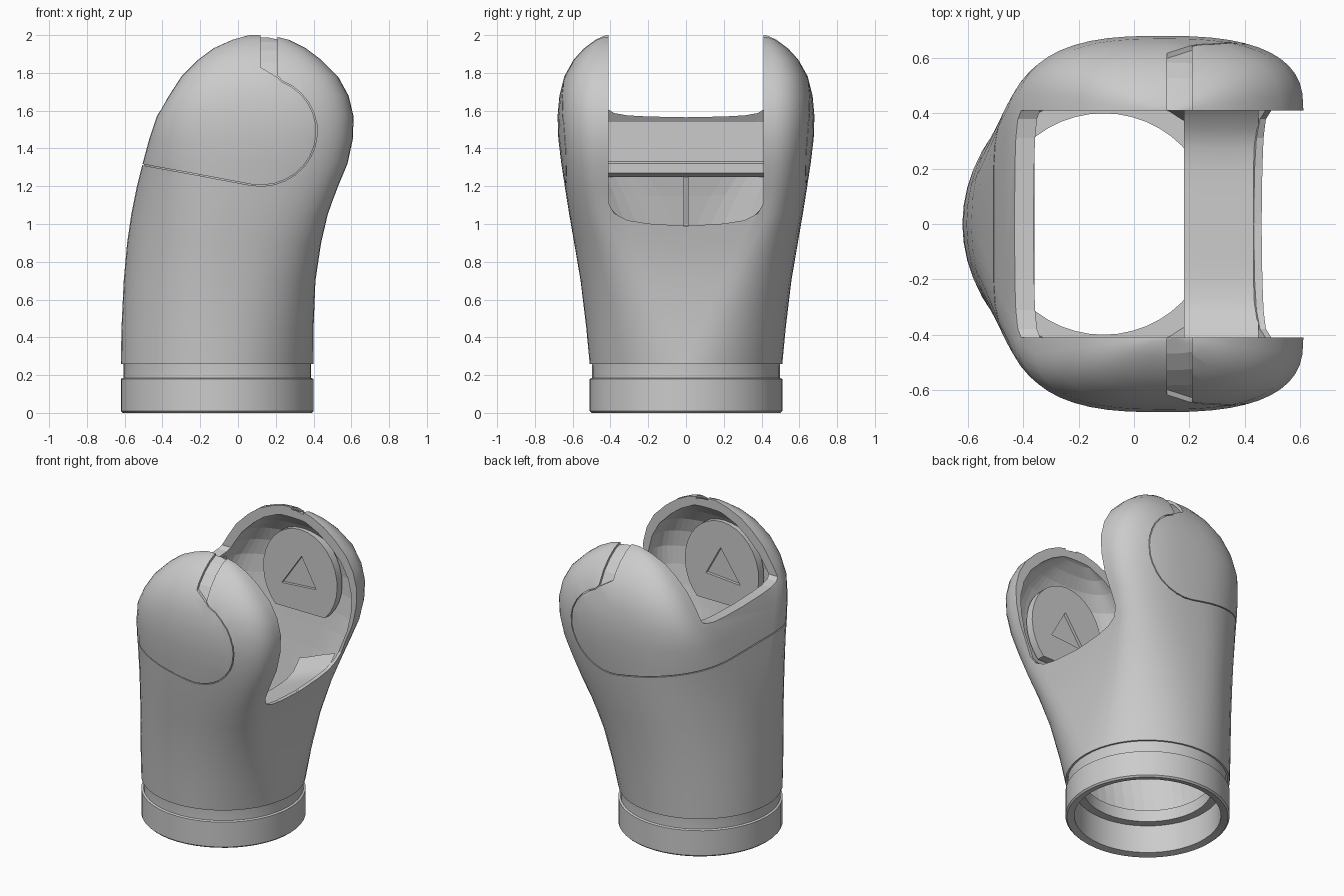
import bpy, bmesh, math
from mathutils import Vector

cube = bpy.data.objects.get("Cube")
if cube:
    bpy.data.objects.remove(cube)

grey = bpy.data.materials.new("light grey")
grey.use_nodes = True
COLOR = (0.6, 0.6, 0.6, 1)
grey.diffuse_color = COLOR
grey.node_tree.nodes["Principled BSDF"].inputs["Base Color"].default_value = COLOR

SLOT = 0.41      # half width of the slot between the ears
AXIS = -0.11     # x of the base tube axis


def finish(name, bm, helper=False):
    bmesh.ops.recalc_face_normals(bm, faces=bm.faces)
    mesh = bpy.data.meshes.new(name)
    bm.to_mesh(mesh)
    bm.free()
    mesh.materials.append(grey)
    obj = bpy.data.objects.new(name, mesh)
    bpy.context.collection.objects.link(obj)
    if helper:
        obj.hide_render = True
        obj.hide_set(True)
    return obj


def smooth(obj, degrees=35):
    bpy.ops.object.select_all(action='DESELECT')
    obj.select_set(True)
    bpy.context.view_layer.objects.active = obj
    bpy.ops.object.shade_smooth_by_angle(angle=math.radians(degrees))


def cut(obj, cutter):
    mod = obj.modifiers.new("cut " + cutter.name, 'BOOLEAN')
    mod.operation = 'DIFFERENCE'
    mod.solver = 'EXACT'
    mod.object = cutter


def prism(name, points, axis, low, high, helper=False):
    """Extrude an outline along x (points are y, z) or y (points are x, z)."""
    bm = bmesh.new()
    place = (lambda a, b, t: (t, a, b)) if axis == 'x' else (lambda a, b, t: (a, t, b))
    ends = [[bm.verts.new(place(a, b, t)) for a, b in points] for t in (low, high)]
    bm.faces.new(ends[0])
    bm.faces.new(ends[1])
    for i in range(len(points)):
        j = (i + 1) % len(points)
        bm.faces.new((ends[0][i], ends[0][j], ends[1][j], ends[1][i]))
    return finish(name, bm, helper)


# Housing sections: z, x min, x max, half width, flat half width right, left
SECTIONS = [
    (0.26, -0.62, 0.40, 0.51, 0, 0),
    (0.45, -0.617, 0.40, 0.528, 0.08, 0),
    (0.7, -0.605, 0.41, 0.558, 0.2, 0),
    (0.9, -0.587, 0.44, 0.592, 0.3, 0.02),
    (1.05, -0.565, 0.475, 0.618, 0.38, 0.06),
    (1.2, -0.535, 0.53, 0.642, 0.41, 0.13),
    (1.32, -0.505, 0.58, 0.66, 0.41, 0.21),
    (1.45, -0.47, 0.608, 0.676, 0.41, 0.29),
    (1.57, -0.43, 0.612, 0.68, 0.41, 0.36),
    (1.68, -0.365, 0.585, 0.67, 0.41, 0.41),
    (1.78, -0.3, 0.53, 0.645, 0.41, 0.41),
    (1.87, -0.21, 0.44, 0.595, 0.41, 0.41),
    (1.93, -0.13, 0.36, 0.54, 0.41, 0.41),
    (1.975, -0.03, 0.27, 0.48, 0.41, 0.41),
    (2.0, 0.06, 0.17, 0.425, 0.41, 0.41),
]


def housing_solid(name, inset=0.0, helper=False):
    """Closed loft through the sections, shrunk inwards by inset."""
    bm = bmesh.new()
    rings = []
    steps = 12
    for z, x0, x1, width, flat_r, flat_l in SECTIONS:
        x0, x1 = x0 + inset * 0.8, x1 - inset * 0.8
        half, mid = (x1 - x0) / 2, (x0 + x1) / 2
        width = max(width - inset, SLOT * 0.9)
        z = z - inset if z > 0.3 else z - inset * 0.5
        side = []
        for i in range(2 * steps + 1):
            t = math.pi * i / (2 * steps)
            c, s = math.cos(t), math.sin(t)
            flat = min(flat_r if c > 0 else flat_l, width - 0.005)
            power = 2 / (2 + 1.7 * flat)
            x = mid + math.copysign(abs(c) ** power * half, c)
            y = flat + (width - flat) * abs(s) ** power
            side.append((x, max(y, 0.004)))
        ring = side + [(x, -y) for x, y in reversed(side)]
        rings.append([bm.verts.new((x, y, z)) for x, y in ring])
    for a, b in zip(rings, rings[1:]):
        for i in range(len(a)):
            j = (i + 1) % len(a)
            bm.faces.new((a[i], a[j], b[j], b[i]))
    bm.faces.new(rings[0])
    bm.faces.new(rings[-1])
    return finish(name, bm, helper)


# Hollow forked housing
housing = housing_solid("forked_housing")
cut(housing, housing_solid("cavity_cutter", 0.05, True))


def slot_cutter(name, bottom, corner, low, high):
    half = [(SLOT, 2.3), (SLOT, bottom + corner), (0.38, bottom + corner * 0.55),
            (0.31, bottom + corner * 0.25), (0.2, bottom + corner * 0.1)]
    outline = half + [(0, bottom)] + [(-y, z) for y, z in reversed(half)]
    return prism(name, outline, 'x', low, high, True)


cut(housing, slot_cutter("tall_slot_cutter", 0.99, 0.12, 0.1, 1))
cut(housing, slot_cutter("short_slot_cutter", 1.565, 0.04, -1, 0.15))

# Shallow panel seam running around the ears and the closed side
path = [Vector(p) for p in ((-0.75, 1.355), (-0.5, 1.31), (-0.2, 1.255))]
for i in range(15):
    t = math.radians(-100 + 168 * i / 14)
    path.append(Vector((0.12 + 0.3 * math.cos(t), 1.49 + 0.29 * math.sin(t))))
path.append(Vector((0.205, 1.79)))
edge = []
for i, p in enumerate(path):
    along = (path[min(i + 1, len(path) - 1)] - path[max(i - 1, 0)]).normalized()
    edge.append(p + Vector((-along.y, along.x)) * 0.006)
seam = prism("seam_cutter", [tuple(p) for p in path + edge[::-1]], 'y', -1, 1, True)
notch = prism("notch_cutter", [(0.12, 1.83), (0.21, 1.775), (0.21, 2.2), (0.12, 2.2)],
              'y', -1, 1, True)
core = housing_solid("seam_core", 0.012, True)
for groove in (seam, notch):
    cut(groove, core)
    cut(housing, groove)
smooth(housing)

# Base collar with a stepped groove and inner ring
profile = [(0.51, 0.01), (0.51, 0.18), (0.497, 0.185), (0.497, 0.25), (0.5, 0.28),
           (0.4, 0.28), (0.4, 0.2), (0.455, 0.2), (0.455, 0.01), (0.5, 0)]
bm = bmesh.new()
SIDES = 48
loops = []
for k in range(SIDES):
    a = math.tau * k / SIDES
    loops.append([bm.verts.new((AXIS + r * math.cos(a), r * math.sin(a), z)) for r, z in profile])
for k in range(SIDES):
    a, b = loops[k], loops[(k + 1) % SIDES]
    for i in range(len(profile)):
        j = (i + 1) % len(profile)
        bm.faces.new((a[i], b[i], b[j], a[j]))
smooth(finish("base_collar", bm))

# Bearing plates inside the ears, cut flat along the bottom
for label, sign in (("front", -1), ("back", 1)):
    arc = []
    for i in range(25):
        t = math.radians(-48 + 276 * i / 24)
        arc.append((0.1 + 0.28 * math.cos(t), 1.48 + 0.32 * math.sin(t)))
    low, high = sorted((sign * 0.53, sign * 0.585))
    plate = prism(label + "_bearing_plate", arc, 'y', low, high)
    # Small triangular recess in the plate
    low, high = sorted((sign * 0.5, sign * 0.55))
    cut(plate, prism(label + "_recess_cutter", [(-0.04, 1.4), (0.22, 1.42), (0.11, 1.62)],
                     'y', low, high, True))
    smooth(plate)

# Curved sill behind the tall slot, lifted at both ends
bm = bmesh.new()
rows = []
for i in range(13):
    y = -SLOT + 2 * SLOT * i / 12
    lift = 0.1 * abs(y / SLOT) ** 6
    rows.append([bm.verts.new((x, y, z + lift)) for x, z in
                 ((0.45, 0.992), (0.36, 0.96), (0.25, 0.915), (0.18, 0.89),
                  (0.18, 0.86), (0.25, 0.875), (0.42, 0.94))])
for a, b in zip(rows, rows[1:]):
    for i in range(len(a)):
        j = (i + 1) % len(a)
        bm.faces.new((a[i], a[j], b[j], b[i]))
bm.faces.new(rows[0])
bm.faces.new(rows[-1])
smooth(finish("slot_sill", bm))

# Flat liner with a ledge on the closed side, and the rib below it
prism("side_liner", [(-0.4, 1.25), (-0.36, 1.27), (-0.36, 1.32), (-0.375, 1.33),
                     (-0.375, 1.54), (-0.4, 1.54)], 'y', -SLOT, SLOT)
prism("inner_rib", [(-0.58, 0.4), (-0.54, 0.4), (-0.5, 1.0), (-0.4, 1.27), (-0.5, 1.27)],
      'y', -0.012, 0.012)
